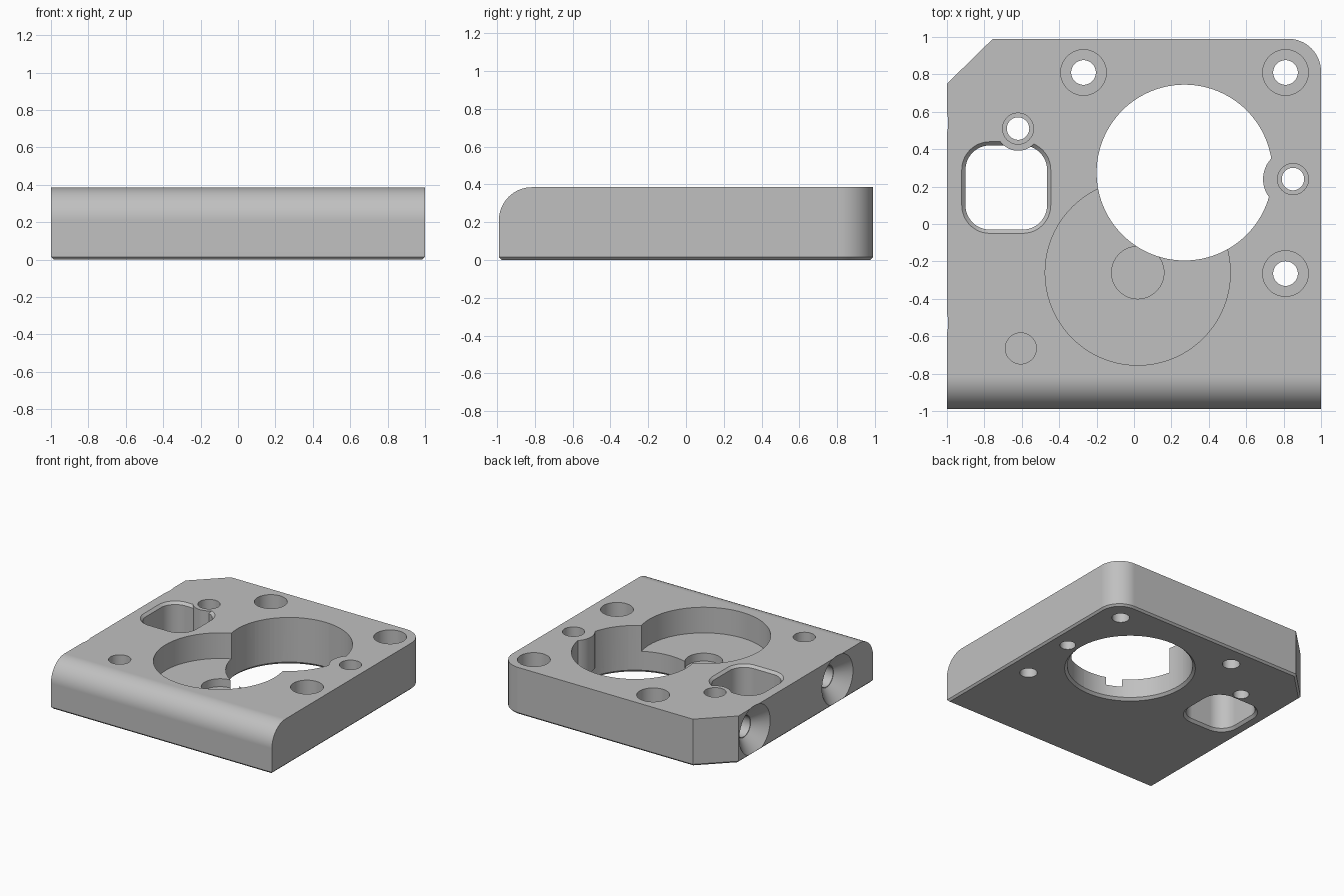
import bpy
import bmesh
from math import cos, sin, pi
from mathutils import Matrix

cube = bpy.data.objects.get("Cube")
if cube:
    bpy.data.objects.remove(cube, do_unlink=True)

TOP = 0.385
OVER = 0.5          # cutters reach above the top
UNDER = -0.1        # and below the base

grey = bpy.data.materials.new("machined grey")
grey.use_nodes = True
colour = (0.53, 0.53, 0.53, 1)
grey.diffuse_color = colour
grey.node_tree.nodes["Principled BSDF"].inputs["Base Color"].default_value = colour


def make_object(name, bm):
    bmesh.ops.recalc_face_normals(bm, faces=bm.faces)
    mesh = bpy.data.meshes.new(name)
    bm.to_mesh(mesh)
    bm.free()
    mesh.materials.append(grey)
    obj = bpy.data.objects.new(name, mesh)
    bpy.context.collection.objects.link(obj)
    return obj


def loft(name, sections):
    """Closed solid through matching loops of points."""
    bm = bmesh.new()
    loops = [[bm.verts.new(p) for p in s] for s in sections]
    bm.faces.new(loops[0])
    bm.faces.new(loops[-1])
    for a, b in zip(loops, loops[1:]):
        for i in range(len(a)):
            j = (i + 1) % len(a)
            bm.faces.new((a[i], a[j], b[j], b[i]))
    return make_object(name, bm)


def apply(obj, modifier):
    bpy.context.view_layer.objects.active = obj
    bpy.ops.object.modifier_apply(modifier=modifier.name)


def cut(target, cutter):
    mod = target.modifiers.new("cut", 'BOOLEAN')
    mod.operation = 'DIFFERENCE'
    mod.solver = 'EXACT'
    mod.object = cutter
    apply(target, mod)
    bpy.data.objects.remove(cutter, do_unlink=True)


def cylinder(x, y, z0, z1, r0, r1=None, sides=64):
    r1 = r0 if r1 is None else r1
    ring = [(cos(2 * pi * i / sides), sin(2 * pi * i / sides)) for i in range(sides)]
    return loft("cutter", [[(x + r * c, y + r * s, z) for c, s in ring]
                           for r, z in ((r0, z0), (r1, z1))])


def side_cylinder(y, x0, x1, r0, r1):
    obj = cylinder(0, 0, x0, x1, r0, r1)
    obj.data.transform(Matrix.Translation((0, y, TOP / 2)) @ Matrix.Rotation(pi / 2, 4, 'Y'))
    return obj


def rounded_rect(cx, cy, hx, hy, r, z, steps=12):
    pts = []
    for q, (sx, sy) in enumerate(((1, 1), (-1, 1), (-1, -1), (1, -1))):
        for i in range(steps + 1):
            a = (q + i / steps) * pi / 2
            pts.append((cx + sx * (hx - r) + r * cos(a), cy + sy * (hy - r) + r * sin(a), z))
    return pts


# Plate outline: one cut corner, one round corner
R = 0.175
outline = [(-1, -0.99), (1, -0.99)]
outline += [(1 - R + R * cos(a), 0.99 - R + R * sin(a)) for a in [i * pi / 32 for i in range(17)]]
outline += [(-0.755, 0.99), (-1, 0.75)]
plate = loft("mounting_plate", [[(x, y, z) for x, y in outline] for z in (0, TOP)])

# Chamfered base edge and rounded front top edge
bm = bmesh.new()
bm.from_mesh(plate.data)
base = [e for e in bm.edges if all(v.co.z < 0.001 for v in e.verts)]
bmesh.ops.bevel(bm, geom=base, offset=0.015, segments=1, affect='EDGES')
front = [e for e in bm.edges if all(v.co.z > TOP - 0.001 and v.co.y < -0.98 for v in e.verts)]
bmesh.ops.bevel(bm, geom=front, offset=R, segments=20, profile=0.5, affect='EDGES')
bm.to_mesh(plate.data)
bm.free()

# Large through bore, leaving a screw boss in its wall
BORE = (0.27, 0.275)
bore = cylinder(*BORE, UNDER, OVER, 0.47, sides=96)
cut(bore, cylinder(0.85, 0.24, 0.1, OVER + 0.1, 0.16))
cut(plate, bore)
cut(plate, cylinder(*BORE, -0.02, 0.04, 0.51, 0.45, sides=96))

# Round pocket with a smaller recess in its floor
cut(plate, cylinder(0.02, -0.26, 0.175, OVER, 0.495, sides=96))
cut(plate, cylinder(0.02, -0.26, 0.11, OVER, 0.14))

# Rounded window, flared at both ends, leaving a screw boss
window = loft("window_cutter", [
    rounded_rect(-0.683, 0.195, 0.218 + g, 0.225 + g, 0.13 + g, z)
    for z, g in ((-0.02, 0.04), (0.02, 0), (TOP - 0.02, 0), (TOP + 0.02, 0.04))])
cut(window, cylinder(-0.62, 0.51, 0.1, OVER, 0.118))
cut(plate, window)

# Counterbored screw holes: x, y, head radius, hole radius
for x, y, head, hole in ((-0.27, 0.81, 0.122, 0.066), (0.81, 0.81, 0.122, 0.066),
                         (0.81, -0.265, 0.122, 0.066), (-0.62, 0.51, 0.083, 0.06),
                         (0.85, 0.24, 0.083, 0.06)):
    cut(plate, cylinder(x, y, 0.17, OVER, head, sides=48))
    cut(plate, cylinder(x, y, UNDER, OVER, hole, sides=48))

# Blind dowel hole
cut(plate, cylinder(-0.605, -0.665, 0.17, OVER, 0.083, sides=48))

# Countersunk blind holes in the side
for y in (0.54, -0.53):
    cut(plate, side_cylinder(y, -1.02, -0.9, 0.222, 0.09))
    cut(plate, side_cylinder(y, -0.95, -0.76, 0.085, 0.085))

# Smooth curves, crisp edges
bpy.ops.object.select_all(action='DESELECT')
plate.select_set(True)
bpy.context.view_layer.objects.active = plate
bpy.ops.object.shade_smooth_by_angle(angle=pi / 6)
weighted = plate.modifiers.new("weighted_normals", 'WEIGHTED_NORMAL')
weighted.keep_sharp = True
